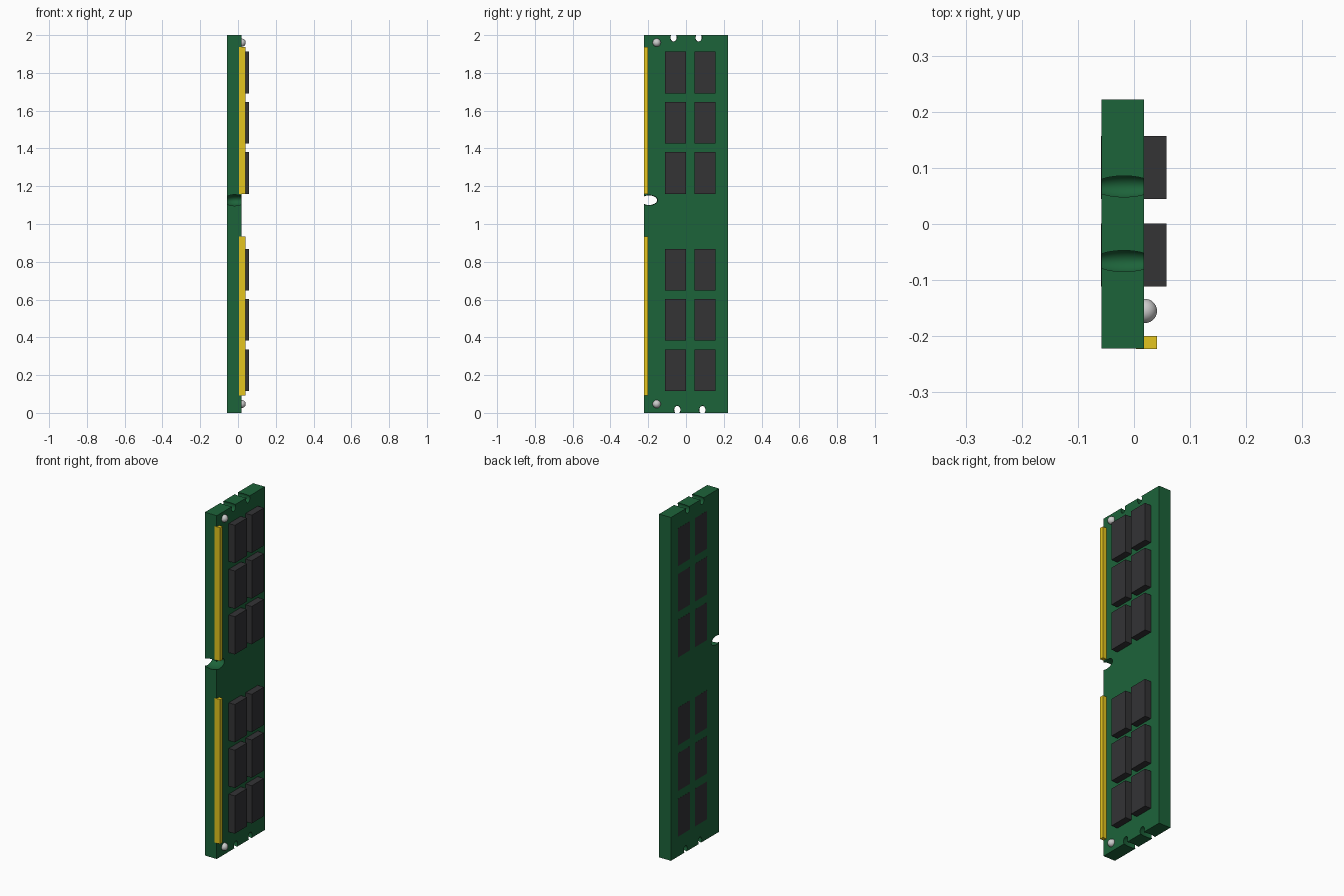
import bpy

if "Cube" in bpy.data.objects:
    bpy.data.objects.remove(bpy.data.objects["Cube"])


def material(name, rgb):
    m = bpy.data.materials.new(name)
    m.diffuse_color = (*rgb, 1)
    m.use_nodes = True
    m.node_tree.nodes["Principled BSDF"].inputs["Base Color"].default_value = m.diffuse_color
    return m


GREEN = material("board_green", (0.012, 0.125, 0.042))
BLACK = material("chip_black", (0.033, 0.033, 0.036))
GOLD = material("contact_gold", (0.78, 0.56, 0.013))


def box(name, lo, hi, mat):
    bpy.ops.mesh.primitive_cube_add(size=1, location=[(a + b) / 2 for a, b in zip(lo, hi)])
    ob = bpy.context.object
    ob.name = name
    ob.scale = [b - a for a, b in zip(lo, hi)]
    bpy.ops.object.transform_apply(location=False, rotation=False, scale=True)
    ob.data.materials.append(mat)
    return ob


def ellipsoid(name, centre, radii):
    bpy.ops.mesh.primitive_uv_sphere_add(segments=40, ring_count=20, radius=1, location=centre)
    ob = bpy.context.object
    ob.name = name
    ob.scale = radii
    bpy.ops.object.transform_apply(location=False, rotation=False, scale=True)
    bpy.ops.object.shade_smooth()
    return ob


# Circuit board
board = box("circuit_board", (-0.058, -0.2215, 0), (0.018, 0.2215, 2), GREEN)

# Notches: two in each end, one key notch in the contact edge
notches = [((-0.018, y, z), (0.062, 0.0215, 0.027))
           for y, z in ((-0.066, 1.987), (0.067, 1.987), (-0.046, 0.016), (0.087, 0.016))]
notches.append(((-0.018, -0.196, 1.126), (0.062, 0.057, 0.033)))
for centre, radii in notches:
    cutter = ellipsoid("notch_cutter", centre, radii)
    cutter.hide_render = True
    cutter.data.materials.append(GREEN)
    mod = board.modifiers.new("notch", 'BOOLEAN')
    mod.operation = 'DIFFERENCE'
    mod.solver = 'EXACT'
    mod.object = cutter
    bpy.context.view_layer.objects.active = board
    bpy.ops.object.modifier_apply(modifier=mod.name)
    bpy.data.objects.remove(cutter)
bpy.ops.object.select_all(action='DESELECT')
board.select_set(True)
bpy.context.view_layer.objects.active = board
bpy.ops.object.shade_smooth_by_angle()

# Memory chips: two columns, two groups of three, showing through the back
for y in (-0.055, 0.1005):
    for base in (0.226, 1.27):
        for i in range(3):
            z = base + i * 0.266
            box("memory_chip", (-0.0585, y - 0.056, z - 0.11),
                (0.0575, y + 0.056, z + 0.11), BLACK)

# Gold contact strips along the front edge
for z0, z1 in ((0.093, 0.935), (1.159, 1.936)):
    box("contact_strip", (0.004, -0.2225, z0), (0.041, -0.2, z1), GOLD)

# Round studs at the corners
for z in (0.047, 1.96):
    ellipsoid("corner_stud", (0.0195, -0.155, z), (0.0215, 0.0215, 0.0215))
